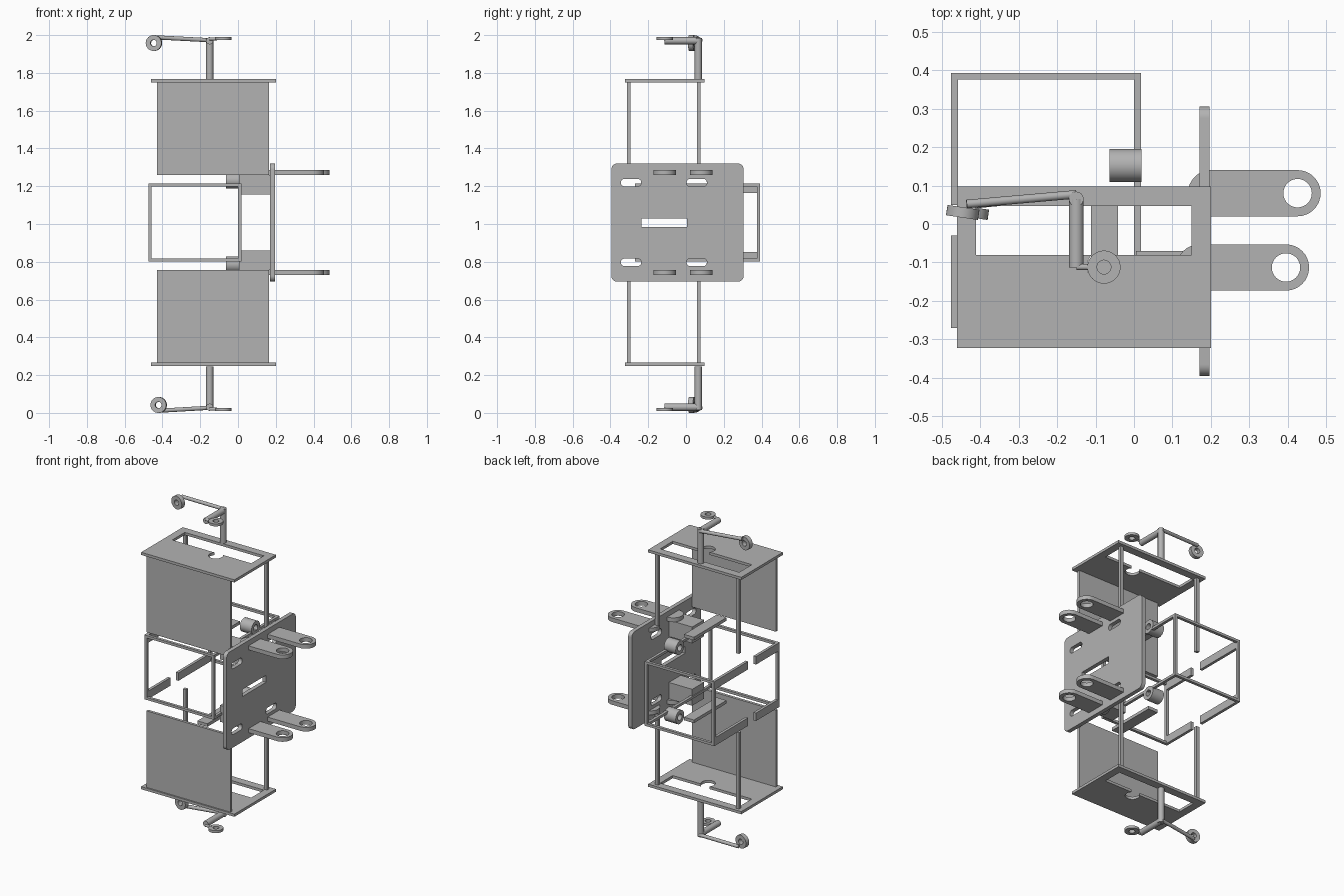
import bpy, bmesh, math
from mathutils import Matrix, Vector

if "Cube" in bpy.data.objects:
    bpy.data.objects.remove(bpy.data.objects["Cube"])

GREY = (0.45, 0.45, 0.45, 1)
mat = bpy.data.materials.new("plain grey")
mat.use_nodes = True
mat.diffuse_color = GREY
mat.node_tree.nodes["Principled BSDF"].inputs["Base Color"].default_value = GREY
MID = 1.008  # height of the mirror plane


def finish(name, bm, smooth=False):
    me = bpy.data.meshes.new(name)
    bmesh.ops.recalc_face_normals(bm, faces=bm.faces)
    bm.to_mesh(me)
    bm.free()
    me.materials.clear()
    me.materials.append(mat)
    ob = bpy.data.objects.new(name, me)
    bpy.context.collection.objects.link(ob)
    if smooth:
        bpy.ops.object.select_all(action='DESELECT')
        ob.select_set(True)
        bpy.context.view_layer.objects.active = ob
        bpy.ops.object.shade_smooth_by_angle(angle=math.radians(35))
    return ob


def box(name, x, y, z):
    bm = bmesh.new()
    bmesh.ops.create_cube(bm, size=1)
    for v in bm.verts:
        v.co = [(a + b) / 2 + c * (b - a) for (a, b), c in zip((x, y, z), v.co)]
    return finish(name, bm)


def rod(name, p, q, r):
    p, q = Vector(p), Vector(q)
    d = q - p
    bm = bmesh.new()
    bmesh.ops.create_cone(bm, cap_ends=True, segments=24, radius1=r, radius2=r, depth=d.length)
    bm.transform(Matrix.Translation((p + q) / 2) @ d.to_track_quat('Z', 'Y').to_matrix().to_4x4())
    return finish(name, bm, True)


def sheet(name, loops, thick, matrix):
    """Flat outline with holes, extruded evenly about its plane."""
    cu = bpy.data.curves.new(name, 'CURVE')
    cu.dimensions, cu.fill_mode, cu.extrude = '2D', 'BOTH', thick / 2
    for loop in loops:
        sp = cu.splines.new('POLY')
        sp.points.add(len(loop) - 1)
        for pt, (a, b) in zip(sp.points, loop):
            pt.co = (a, b, 0, 1)
        sp.use_cyclic_u = True
    tmp = bpy.data.objects.new(name, cu)
    me = bpy.data.meshes.new_from_object(tmp)
    bm = bmesh.new()
    bm.from_mesh(me)
    bpy.data.objects.remove(tmp)
    bpy.data.curves.remove(cu)
    bpy.data.meshes.remove(me)
    bmesh.ops.remove_doubles(bm, verts=bm.verts, dist=1e-5)
    bm.transform(matrix)
    return finish(name, bm, True)


def arc(cx, cy, r, a0=0, a1=360, n=32):
    steps = n if a1 - a0 == 360 else n + 1
    ang = [math.radians(a0 + (a1 - a0) * i / n) for i in range(steps)]
    return [(cx + r * math.cos(a), cy + r * math.sin(a)) for a in ang]


def rounded(x0, x1, y0, y1, r):
    return (arc(x1 - r, y1 - r, r, 0, 90, 8) + arc(x0 + r, y1 - r, r, 90, 180, 8)
            + arc(x0 + r, y0 + r, r, 180, 270, 8) + arc(x1 - r, y0 + r, r, 270, 359.9, 8))


def rect(x0, x1, y0, y1):
    return [(x0, y0), (x1, y0), (x1, y1), (x0, y1)]


def ring(name, centre, axis, r_out, r_in, thick):
    rot = Vector(axis).to_track_quat('Z', 'Y').to_matrix().to_4x4()
    return sheet(name, [arc(0, 0, r_out), arc(0, 0, r_in)], thick, Matrix.Translation(centre) @ rot)


# Upright mounting plate with rounded slots
YZ = Matrix(((0, 0, 1, 0.183), (1, 0, 0, 0), (0, 1, 0, 0), (0, 0, 0, 1)))
loops = [rounded(-0.395, 0.305, 0.695, 1.32, 0.03), rect(-0.235, 0.005, 0.985, 1.03)]
for y0 in (-0.345, 0.003):
    for z0 in (0.777, 1.199):
        loops.append(rounded(y0, y0 + 0.108, z0, z0 + 0.04, 0.019))
sheet("mounting_plate", loops, 0.026, YZ)

# Parts repeated above and below the middle
for s, tag in ((1, "upper"), (-1, "lower")):
    def zz(a, b):
        return tuple(sorted((MID + s * a, MID + s * b)))

    # End plate with a window and a round notch
    notch = arc(-0.08, -0.11, 0.042, 135, 405, 28)
    window = [(-0.41, 0.047), (-0.41, -0.08)] + notch + [(0.15, -0.08), (0.15, 0.047)]
    sheet(tag + "_end_plate", [rect(-0.46, 0.2, -0.322, 0.098), window], 0.017,
          Matrix.Translation((0, 0, MID + s * 0.75)))
    box(tag + "_front_panel", (-0.43, 0.165), (-0.313, -0.295), zz(0.252, 0.745))
    for x, side in ((-0.43, "right"), (0.143, "left")):
        box(f"{tag}_{side}_post", (x, x + 0.022), (0.057, 0.077), zz(0.252, 0.745))

    # Lugs passing through the mounting plate
    for x, y, side in ((0.2, 0.08, "back"), (0.17, -0.113, "front")):
        outline = arc(x, y, 0.06, 90, 270, 16) + arc(x + 0.225, y, 0.06, -90, 90, 16)
        sheet(f"{tag}_{side}_lug", [outline, arc(x + 0.225, y, 0.037)], 0.026,
              Matrix.Translation((0, 0, MID + s * 0.265)))

    # Block, collar and strip behind the mounting plate
    box(tag + "_block", (0.005, 0.17), (-0.19, -0.07), zz(0.147, 0.252))
    ring(tag + "_collar", (-0.022, 0.152, MID + s * 0.222), (1, 0, 0), 0.043, 0.02, 0.083)
    box(tag + "_strip", (-0.112, -0.042), (-0.25, 0.08), zz(0.255, 0.275))

    # Frame rails
    for y, side in ((-0.27, "front"), (0.375, "back")):
        box(f"{tag}_{side}_rail", (-0.475, 0.018), (y, y + 0.018), zz(0.19, 0.206))
    box(tag + "_left_rail", (0.0, 0.018), (-0.27, 0.393), zz(0.19, 0.206))
    for y0, y1, side in ((-0.27, -0.03, "front"), (0.05, 0.393, "back")):
        box(f"{tag}_right_{side}_bar", (-0.475, -0.457), (y0, y1), zz(0.155, 0.206))

    # Bent hook with an eye ring and a washer
    def h(a):
        return 1 + s * a
    ex = -0.445 if s > 0 else -0.42
    corner = (-0.15, 0.065, h(0.97))
    rod(tag + "_hook_stem", (-0.15, 0.065, h(0.755)), (-0.15, 0.065, h(0.985)), 0.019)
    rod(tag + "_hook_bar", corner, (-0.15, -0.113, h(0.97)), 0.019)
    rod(tag + "_hook_arm", (-0.15, 0.077, h(0.973)), (ex + 0.01, 0.052, h(0.988)), 0.011)
    ring(tag + "_eye_ring", (ex, 0.03, h(0.958)), (0.15, 1, 0), 0.042, 0.017, 0.027)
    rod(tag + "_washer_link", (-0.15, -0.112, h(0.98)), (-0.11, -0.112, h(0.98)), 0.008)
    ring(tag + "_washer", (-0.078, -0.112, h(0.982)), (0, 0, 1), 0.043, 0.018, 0.016)

# Frame uprights
for x, sx in ((-0.475, "right"), (0.0, "left")):
    for y, sy in ((-0.27, "front"), (0.375, "back")):
        box(f"{sx}_{sy}_upright", (x, x + 0.018), (y, y + 0.018), (MID - 0.206, MID + 0.206))
